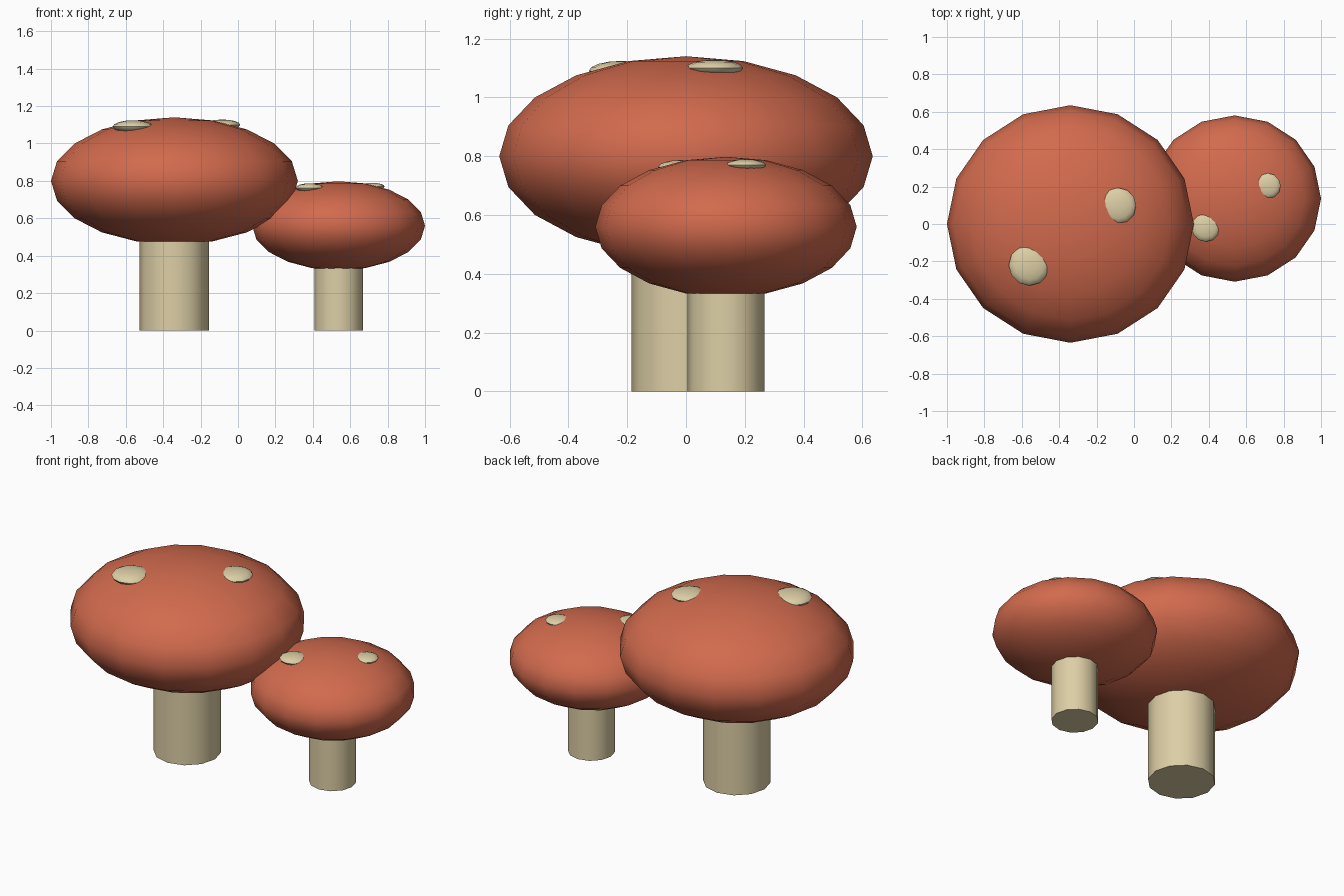
import bpy
import math

if "Cube" in bpy.data.objects:
    bpy.data.objects.remove(bpy.data.objects["Cube"])


def make_material(name, rgb):
    m = bpy.data.materials.new(name)
    m.diffuse_color = (*rgb, 1.0)
    m.use_nodes = True
    m.node_tree.nodes["Principled BSDF"].inputs["Base Color"].default_value = m.diffuse_color
    return m


red = make_material("cap red", (0.64, 0.145, 0.075))
cream = make_material("cream", (0.72, 0.62, 0.38))


def finish(name, mat, angle):
    ob = bpy.context.object
    ob.name = name
    ob.data.materials.append(mat)
    bpy.ops.object.transform_apply(location=False, rotation=False, scale=True)
    bpy.ops.object.shade_smooth_by_angle(angle=math.radians(angle))


def ellipsoid(name, loc, radii, segments, rings, mat):
    bpy.ops.mesh.primitive_uv_sphere_add(segments=segments, ring_count=rings,
                                         radius=1, location=loc)
    bpy.context.object.scale = radii
    finish(name, mat, 60)


def mushroom(prefix, x, y, s):
    # straight stem running up into the cap
    h = 0.80 * s
    bpy.ops.mesh.primitive_cylinder_add(vertices=12, radius=0.186 * s, depth=h,
                                        location=(x, y, h / 2))
    finish(prefix + "_stem", cream, 40)
    # flattened cap
    ellipsoid(prefix + "_cap", (x, y, 0.80 * s),
              (0.66 * s, 0.635 * s, 0.34 * s), 16, 10, red)
    # flat spots half sunk into the cap: offset, height, radius, half thickness
    spots = [(-0.22, -0.22, 1.09, 0.11, 0.034),
             (0.255, 0.097, 1.10, 0.097, 0.028)]
    for i, (dx, dy, z, r, t) in enumerate(spots):
        ellipsoid(f"{prefix}_spot_{i + 1}", (x + dx * s, y + dy * s, z * s),
                  (r * s, r * s, t * s), 12, 8, cream)


mushroom("large", -0.34, 0.0, 1.0)
mushroom("small", 0.538, 0.136, 0.7)
